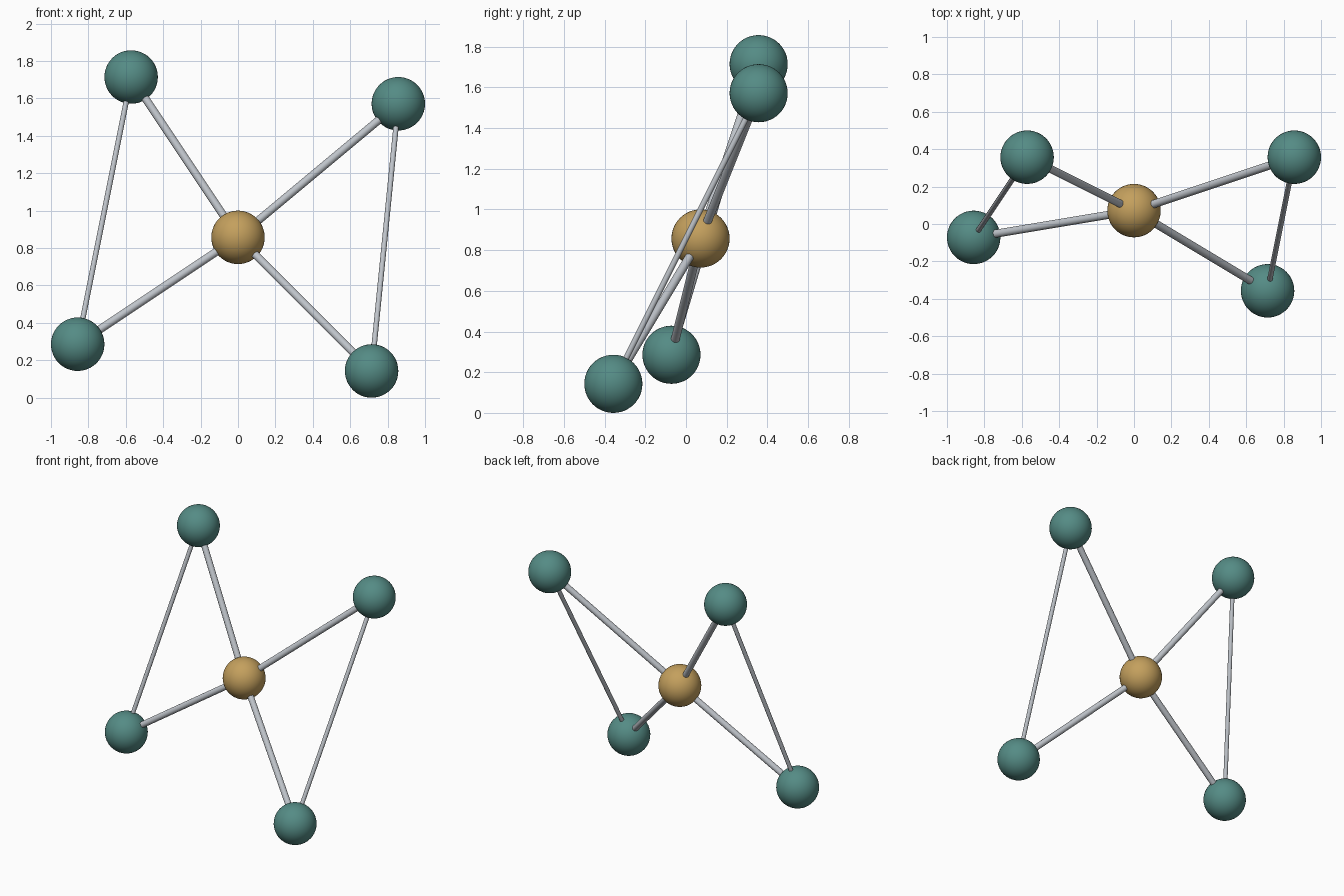
import bpy
from mathutils import Vector

if "Cube" in bpy.data.objects:
    bpy.data.objects.remove(bpy.data.objects["Cube"])

U = 1 / 7  # ball radius, also the spacing unit


def material(name, rgb):
    m = bpy.data.materials.new(name)
    m.diffuse_color = (*rgb, 1)
    m.use_nodes = True
    m.node_tree.nodes["Principled BSDF"].inputs["Base Color"].default_value = m.diffuse_color
    return m


teal = material("teal", (0.09, 0.26, 0.235))
gold = material("gold", (0.55, 0.35, 0.11))
steel = material("steel grey", (0.52, 0.55, 0.59))


def finish(name, mat):
    ob = bpy.context.object
    ob.name = name
    ob.data.materials.append(mat)
    bpy.ops.object.shade_smooth_by_angle()


def ball(name, pos, mat):
    bpy.ops.mesh.primitive_uv_sphere_add(segments=48, ring_count=24, radius=U, location=pos)
    finish(name, mat)


def rod(name, a, b, radius):
    d = b - a
    bpy.ops.mesh.primitive_cylinder_add(
        vertices=24, radius=radius, depth=d.length, location=(a + b) / 2,
        rotation=d.to_track_quat('Z', 'Y').to_euler())
    finish(name, steel)


# Hub and the four outer balls
hub = Vector((0, 0.5, 6)) * U
outer = {
    "upper_left": Vector((-4, 2.5, 12)) * U,
    "upper_right": Vector((6, 2.5, 11)) * U,
    "lower_left": Vector((-6, -0.5, 2)) * U,
    "lower_right": Vector((5, -2.5, 1)) * U,
}
ball("hub_ball", hub, gold)
for name, pos in outer.items():
    ball(name + "_ball", pos, teal)
    rod(name + "_spoke", hub, pos, 0.0214)

# Thin rods joining the balls on each side
for side in ("left", "right"):
    rod(side + "_link", outer["lower_" + side], outer["upper_" + side], 0.0143)
